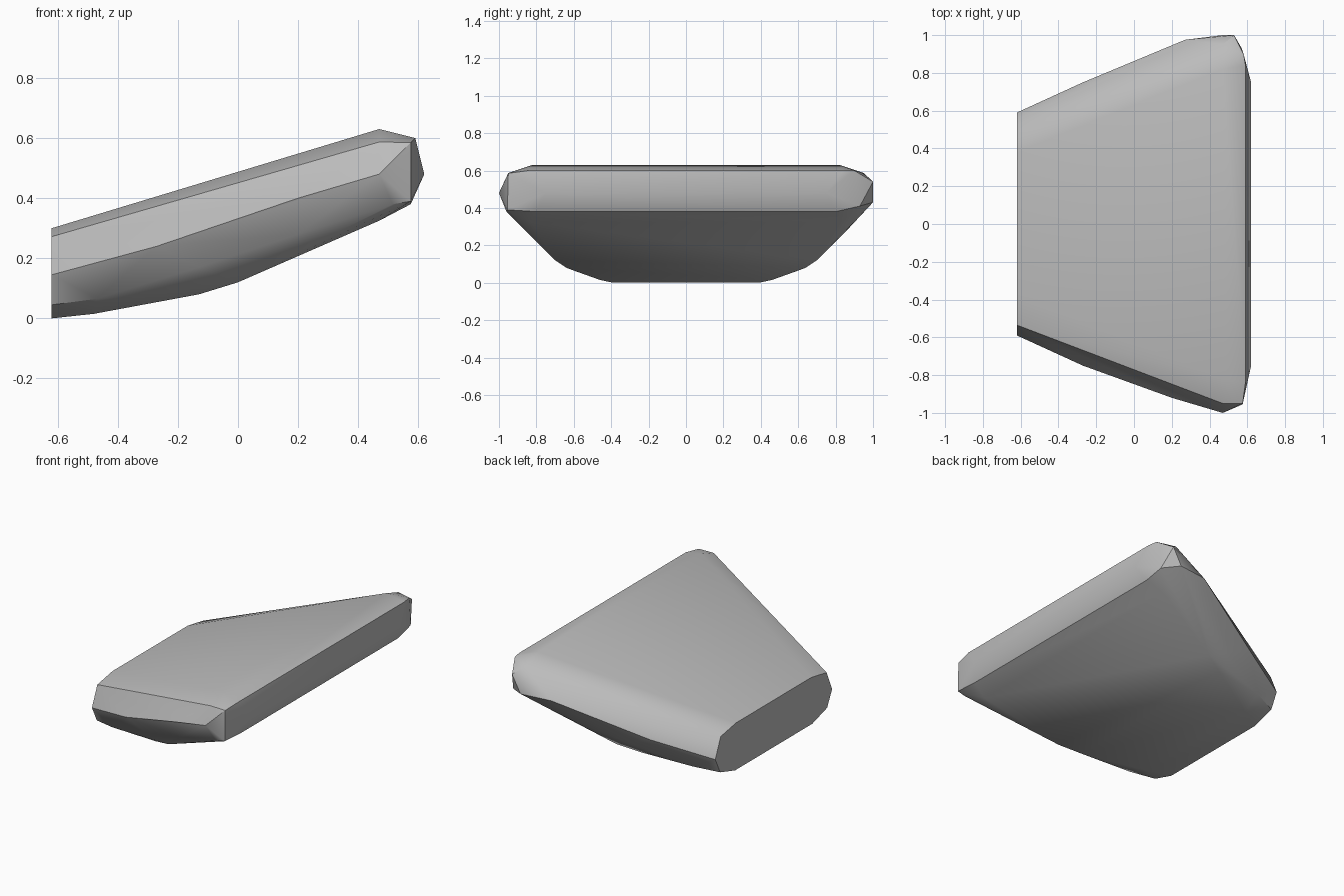
import bpy
import bmesh
from math import radians

# Remove the default object
cube = bpy.data.objects.get("Cube")
if cube:
    bpy.data.objects.remove(cube, do_unlink=True)

# Plain grey material
grey = bpy.data.materials.new("stone_grey")
grey.use_nodes = True
colour = (0.5, 0.5, 0.5, 1)
grey.diffuse_color = colour
grey.node_tree.nodes["Principled BSDF"].inputs["Base Color"].default_value = colour

# Contour lines shared by both sides, as (x, half width, height)
top_edge = [(-.62, .38, .3), (.47, .82, .63)]
shoulder = [(-.62, .535, .272), (.47, .95, .587)]
flank = [(-.62, .59, .145), (-.27, .75, .24), (.2, .92, .4)]
lower_flank = [(-.62, .54, .045), (-.47, .6, .065), (-.13, .74, .17), (.2, .86, .28)]
keel = [(-.62, .39, 0), (-.48, .46, .015), (-.13, .64, .08),
        (0, .7, .12), (.2, .76, .21), (.47, .83, .325)]
nose = [(.59, .84, .6), (.62, .75, .48), (.575, .8, .38)]
shared = top_edge + shoulder + flank + lower_flank + keel + nose

# The two wing corners differ slightly
front_corner = [(.47, -1, .48), (.575, -.95, .585), (.575, -.955, .39), (.515, -.96, .38)]
back_corner = [(.27, .975, .43), (.53, 1, .54), (.47, 1, .43), (.58, .9, .6), (.57, .93, .41)]


def make_hull(name, points, material):
    """Wrap a tight faceted shell around the points."""
    bm = bmesh.new()
    for p in points:
        bm.verts.new(p)
    result = bmesh.ops.convex_hull(bm, input=bm.verts[:])
    spare = set(result["geom_interior"]) | set(result["geom_unused"])
    bmesh.ops.delete(bm, geom=[v for v in spare if isinstance(v, bmesh.types.BMVert)],
                     context="VERTS")
    bmesh.ops.dissolve_limit(bm, angle_limit=radians(2), verts=bm.verts[:], edges=bm.edges[:])
    bmesh.ops.recalc_face_normals(bm, faces=bm.faces[:])
    mesh = bpy.data.meshes.new(name)
    bm.to_mesh(mesh)
    bm.free()
    mesh.materials.append(material)
    obj = bpy.data.objects.new(name, mesh)
    bpy.context.collection.objects.link(obj)
    return obj


# Sloping wedge slab
points = [(x, side * y, z) for x, y, z in shared for side in (-1, 1)]
slab = make_hull("wedge_slab", points + front_corner + back_corner, grey)

# Smooth the shallow facets and keep the rims sharp
bpy.ops.object.select_all(action="DESELECT")
slab.select_set(True)
bpy.context.view_layer.objects.active = slab
bpy.ops.object.shade_smooth_by_angle(angle=radians(30))
